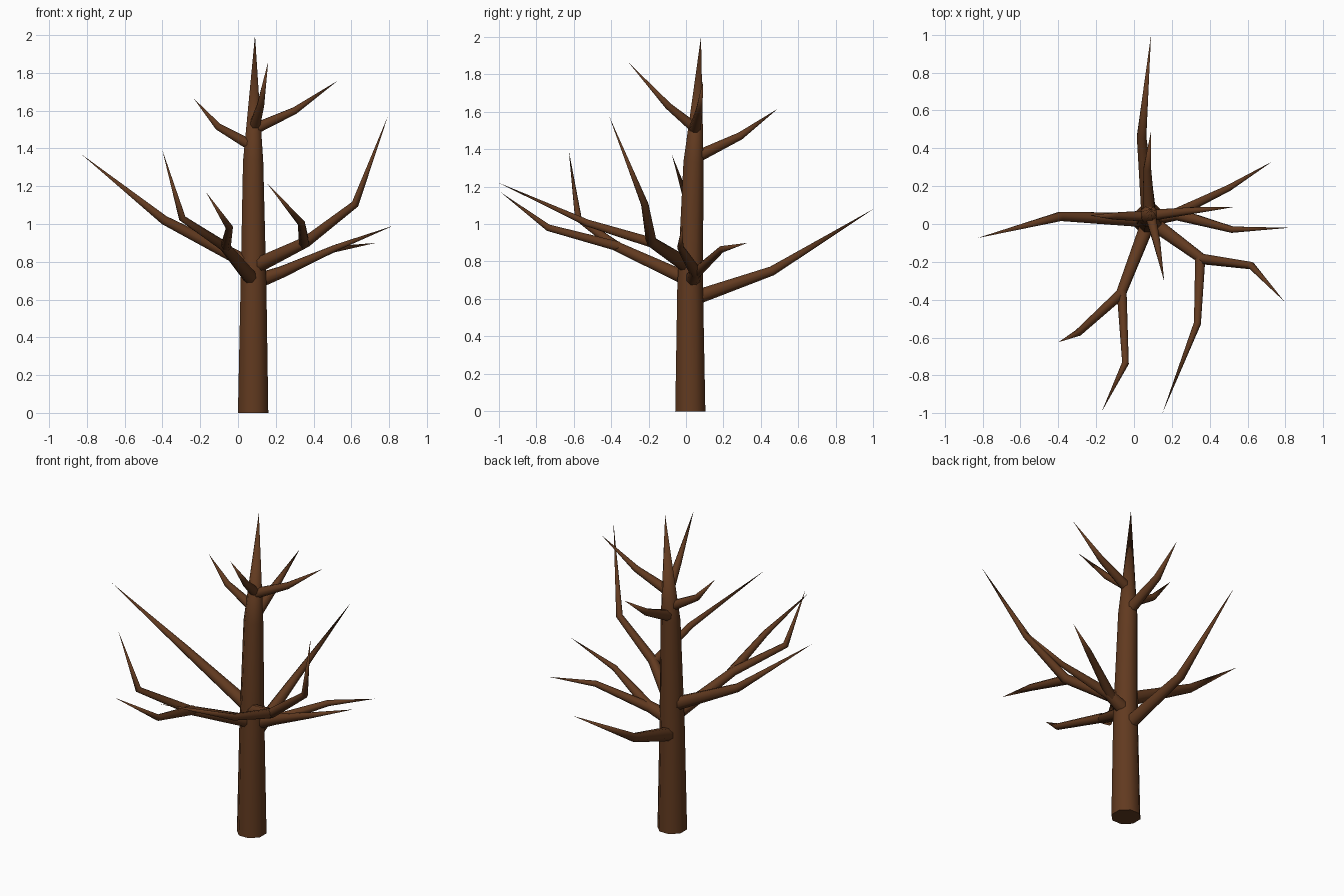
import bpy, bmesh, math
from mathutils import Vector

if "Cube" in bpy.data.objects:
    bpy.data.objects.remove(bpy.data.objects["Cube"])

SIDES = 8
bark = bpy.data.materials.new("bark")
bark.diffuse_color = (0.12, 0.042, 0.014, 1)
bark.use_nodes = True
bark.node_tree.nodes["Principled BSDF"].inputs["Base Color"].default_value = bark.diffuse_color


def limb(name, points, cap=False):
    """Tapering tube through (x, y, z, radius) points, ending in a sharp tip."""
    bm = bmesh.new()
    pos = [Vector(p[:3]) for p in points]
    rings = []
    # carry one reference direction along the path so the sides do not twist
    first = (pos[1] - pos[0]).normalized()
    ref = Vector((1, 0, 0)) if abs(first.x) < 0.7 else Vector((0, 0, 1))
    for i in range(len(pos) - 1):
        d = (pos[i + 1] - pos[i]).normalized()
        if i:
            d = (d + (pos[i] - pos[i - 1]).normalized()).normalized()
        elif cap:
            d = Vector((0, 0, 1))
        u = (ref - d * ref.dot(d)).normalized()
        v = d.cross(u)
        ref = u
        ring = []
        for k in range(SIDES):
            a = 2 * math.pi * (k + 0.5) / SIDES
            ring.append(bm.verts.new(pos[i] + (u * math.cos(a) + v * math.sin(a)) * points[i][3]))
        rings.append(ring)
    tip = bm.verts.new(pos[-1])
    for k in range(SIDES):
        n = (k + 1) % SIDES
        for a, b in zip(rings, rings[1:]):
            bm.faces.new((a[k], a[n], b[n], b[k]))
        bm.faces.new((rings[-1][k], rings[-1][n], tip))
    if cap:
        bm.faces.new(rings[0][::-1])
    bmesh.ops.recalc_face_normals(bm, faces=bm.faces)
    for f in bm.faces:
        f.smooth = len(f.verts) <= 4
    me = bpy.data.meshes.new(name)
    bm.to_mesh(me)
    bm.free()
    me.materials.append(bark)
    ob = bpy.data.objects.new(name, me)
    bpy.context.collection.objects.link(ob)
    return ob


# trunk
limb("trunk", [(0.08, 0.023, 0, 0.087), (0.082, 0.022, 0.67, 0.074),
               (0.08, 0.04, 1.33, 0.058), (0.09, 0.08, 2.0, 0)], cap=True)

# single lower branches
limb("back_branch", [(0.08, 0.03, 0.6, 0.043), (0.04, 0.46, 0.75, 0.027), (0.09, 1.0, 1.08, 0)])
limb("left_branch", [(0.08, 0.02, 0.78, 0.042), (-0.39, 0.04, 1.02, 0.026), (-0.83, -0.075, 1.37, 0)])

# forked lower branches, each a main limb and a side limb
limb("right_branch", [(0.08, 0.03, 0.69, 0.045), (0.23, 0.05, 0.745, 0.033),
                      (0.52, -0.03, 0.875, 0.018), (0.82, -0.02, 0.99, 0)])
limb("right_branch_fork", [(0.2, 0.045, 0.73, 0.03), (0.5, 0.19, 0.865, 0.018), (0.73, 0.33, 0.9, 0)])
limb("front_right_branch", [(0.08, 0.02, 0.77, 0.042), (0.36, -0.185, 0.905, 0.029),
                            (0.62, -0.22, 1.105, 0.02), (0.795, -0.41, 1.575, 0)])
limb("front_right_branch_fork", [(0.35, -0.18, 0.9, 0.029), (0.335, -0.525, 1.005, 0.02),
                                 (0.15, -1.0, 1.22, 0)])
limb("front_left_branch", [(0.08, 0.02, 0.7, 0.04), (-0.07, -0.37, 0.88, 0.028),
                           (-0.295, -0.575, 1.03, 0.019), (-0.4, -0.625, 1.39, 0)])
limb("front_left_branch_fork", [(-0.065, -0.36, 0.88, 0.028), (-0.045, -0.735, 0.98, 0.019),
                                (-0.17, -0.99, 1.17, 0)])

# upper branches
limb("upper_back_branch", [(0.08, 0.04, 1.35, 0.036), (0.07, 0.29, 1.47, 0.022), (0.09, 0.49, 1.615, 0)])
limb("upper_left_branch", [(0.08, 0.042, 1.41, 0.032), (-0.105, 0.042, 1.515, 0.02), (-0.235, 0.045, 1.665, 0)])
limb("upper_right_branch", [(0.08, 0.045, 1.5, 0.032), (0.3, 0.07, 1.6, 0.02), (0.53, 0.09, 1.76, 0)])
limb("upper_front_branch", [(0.085, 0.05, 1.51, 0.03), (0.12, -0.095, 1.63, 0.02), (0.16, -0.305, 1.86, 0)])
